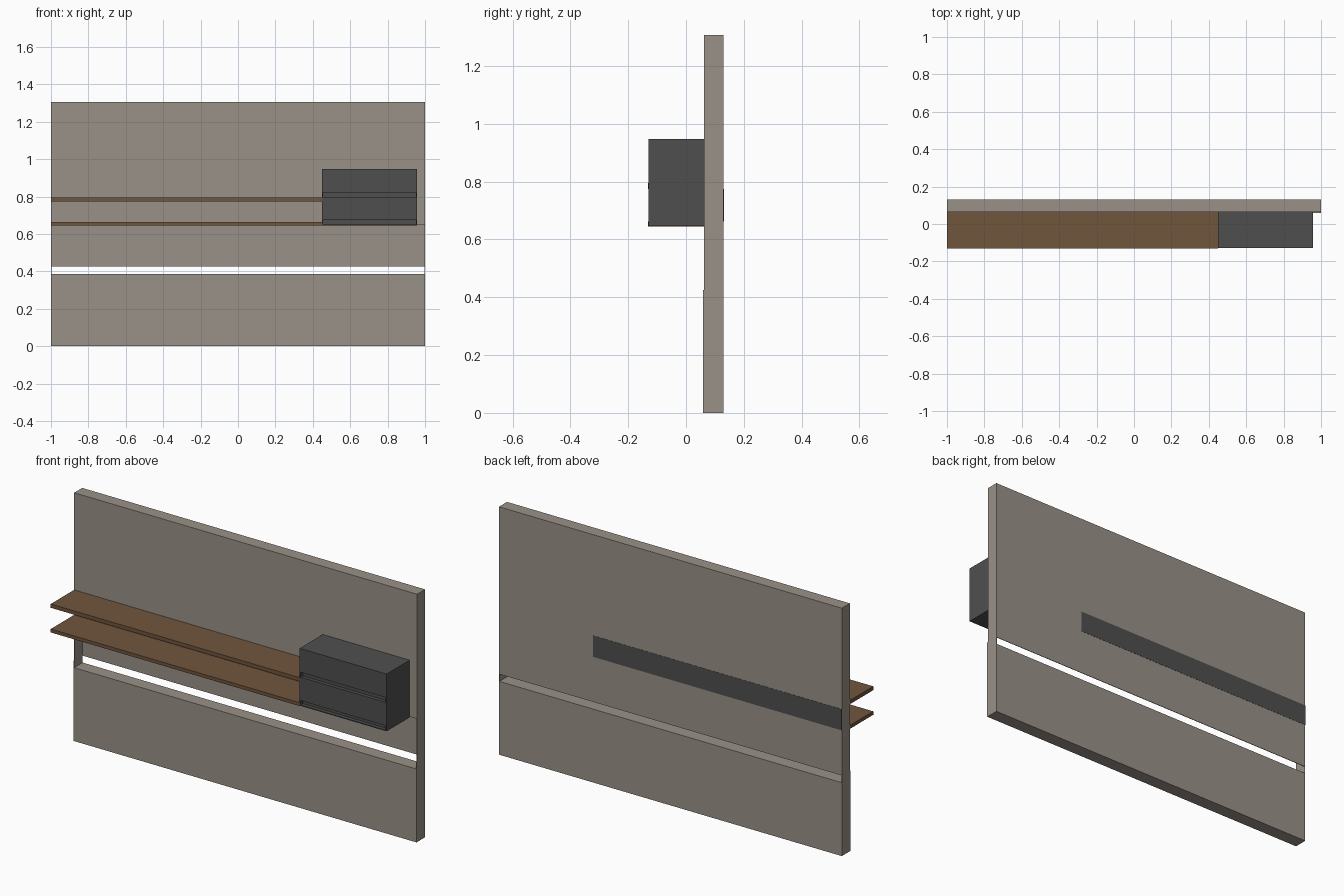
import bpy

if "Cube" in bpy.data.objects:
    bpy.data.objects.remove(bpy.data.objects["Cube"])


def material(name, rgb):
    m = bpy.data.materials.new(name)
    m.diffuse_color = (*rgb, 1.0)
    m.use_nodes = True
    m.node_tree.nodes["Principled BSDF"].inputs["Base Color"].default_value = m.diffuse_color
    return m


STONE = material("warm_grey", (0.32, 0.285, 0.245))
DARK = material("dark_grey", (0.078, 0.078, 0.078))
WOOD = material("brown_wood", (0.16, 0.092, 0.048))


def box(name, x, y, z, mat):
    """Axis-aligned box from (min, max) ranges."""
    verts = [(a, b, c) for a in x for b in y for c in z]
    faces = [(0, 1, 3, 2), (4, 6, 7, 5), (0, 4, 5, 1),
             (2, 3, 7, 6), (0, 2, 6, 4), (1, 5, 7, 3)]
    me = bpy.data.meshes.new(name)
    me.from_pydata(verts, [], faces)
    me.materials.append(mat)
    ob = bpy.data.objects.new(name, me)
    bpy.context.collection.objects.link(ob)
    return ob


BACK = 0.13       # rear plane of the wall
FRONT = 0.063     # front plane of the upper wall
LOW_FRONT = 0.059  # lower wall stands slightly proud
T = 0.003         # thin sheet thickness

# Wall: upper block, recessed sheet below it, open slot, lower block
box("upper_wall", (-1, 1), (FRONT, BACK), (0.65, 1.307), STONE)
box("recessed_back_sheet", (-1, 1), (BACK - T, BACK), (0.425, 0.65), STONE)
box("lower_wall", (-1, 1), (LOW_FRONT, BACK), (0, 0.387), STONE)

# Thin end sheets closing the slot and recess at both sides
for side, x in (("left", (-1, -1 + T)), ("right", (1 - T, 1))):
    box(f"{side}_lower_end", x, (LOW_FRONT, BACK), (0.387, 0.425), STONE)
    box(f"{side}_upper_end", x, (FRONT, BACK), (0.425, 0.65), STONE)

# Dark strip on the rear of the wall, behind the shelves
box("rear_strip", (-1, 0.45), (BACK - 0.002, BACK + 0.001), (0.663, 0.775), DARK)

# Two long shelves
for name, z in (("lower_shelf", (0.645, 0.663)), ("upper_shelf", (0.775, 0.795))):
    box(name, (-1, 0.45), (-0.132, FRONT), z, WOOD)

# Cabinet: body, thin cheeks, two drawer fronts with finger grooves below each
X0, X1, Y0, YG = 0.45, 0.957, -0.129, -0.11
box("cabinet_body", (X0, X1), (YG, FRONT), (0.646, 0.948), DARK)
for side, x in (("left", (X0, X0 + 0.005)), ("right", (X1 - 0.005, X1))):
    box(f"cabinet_{side}_cheek", x, (Y0, YG), (0.646, 0.948), DARK)
for name, z in (("upper_drawer_front", (0.823, 0.948)),
                ("lower_drawer_front", (0.674, 0.797)),
                ("cabinet_bottom_lip", (0.646, 0.651))):
    box(name, (X0 + 0.005, X1 - 0.005), (Y0, YG), z, DARK)
